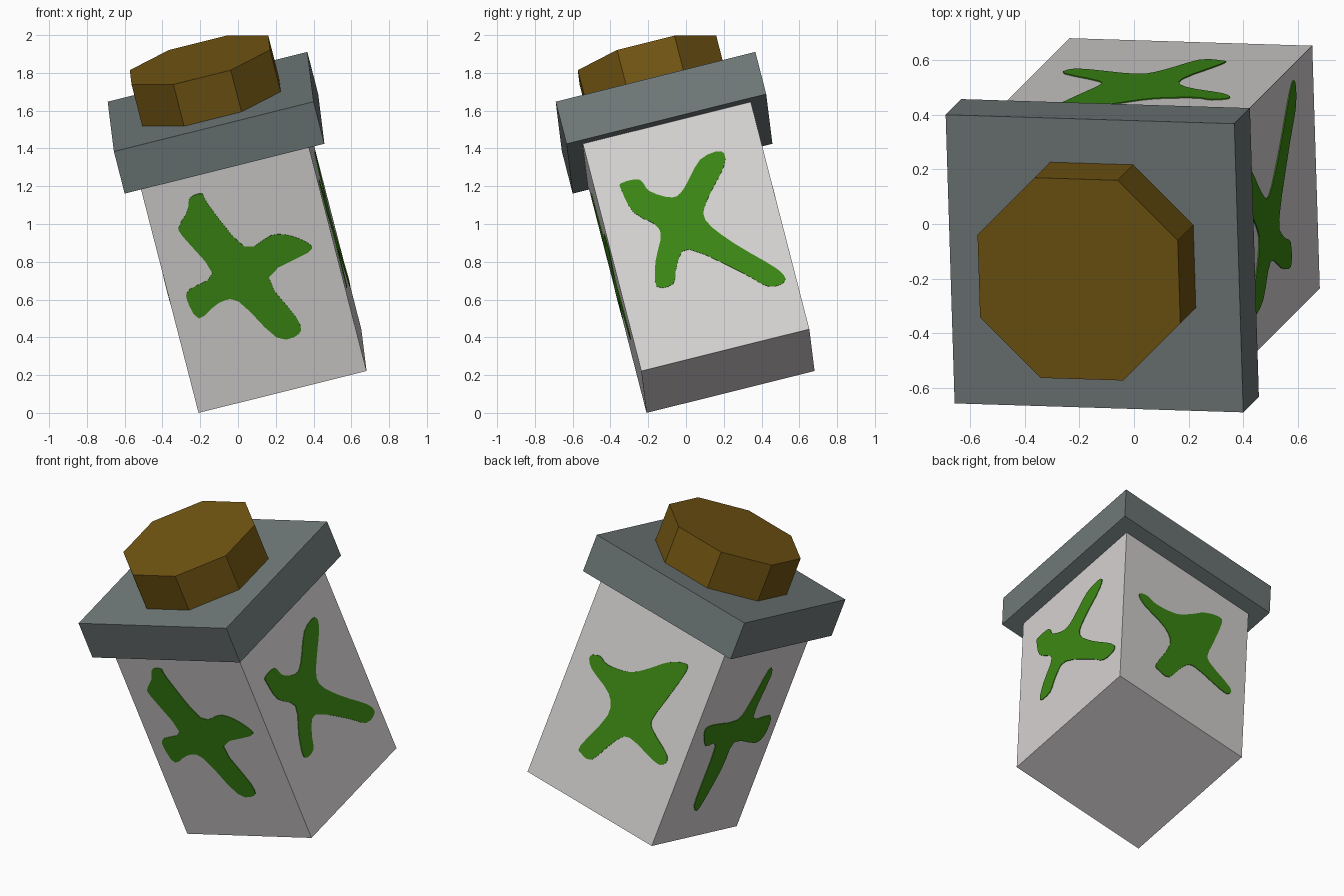
import bpy, bmesh, math
from mathutils import Matrix, Vector

if "Cube" in bpy.data.objects:
    bpy.data.objects.remove(bpy.data.objects["Cube"])

# Whole jar leans 20 degrees toward the front left
TILT = (Matrix.Translation((0.222, 0.222, 0.2217))
        @ Matrix.Rotation(math.radians(20), 4, Vector((1, -1, 0))))
HALF = 0.4585          # half width of the body


def material(name, rgb):
    m = bpy.data.materials.new(name)
    m.diffuse_color = (*rgb, 1)
    m.use_nodes = True
    m.node_tree.nodes["Principled BSDF"].inputs["Base Color"].default_value = m.diffuse_color
    return m


WHITE = material("off white", (0.68, 0.65, 0.65))
GREY = material("slate grey", (0.16, 0.19, 0.19))
BROWN = material("dark ochre", (0.165, 0.09, 0.006))
GREEN = material("green paint", (0.045, 0.25, 0.007))


def make(name, bm, mat):
    bmesh.ops.recalc_face_normals(bm, faces=bm.faces)
    bm.transform(TILT)
    me = bpy.data.meshes.new(name)
    bm.to_mesh(me)
    bm.free()
    me.materials.append(mat)
    ob = bpy.data.objects.new(name, me)
    bpy.context.collection.objects.link(ob)


def prism(name, sides, apothem, z0, z1, mat):
    """Upright prism with flat sides facing the axes."""
    bm = bmesh.new()
    r = apothem / math.cos(math.pi / sides)
    bmesh.ops.create_cone(bm, cap_ends=True, segments=sides, radius1=r, radius2=r, depth=z1 - z0,
                          matrix=Matrix.Translation((0, 0, (z0 + z1) / 2))
                          @ Matrix.Rotation(math.pi / sides, 4, 'Z'))
    make(name, bm, mat)


def smooth_loop(pts, steps=3):
    """Closed Catmull-Rom curve through the points."""
    out, n = [], len(pts)
    for i in range(n):
        a, b, c, d = (Vector(pts[(i + k) % n]) for k in (-1, 0, 1, 2))
        for s in range(steps):
            t = s / steps
            out.append(0.5 * (2 * b + (c - a) * t + (2 * a - 5 * b + 4 * c - d) * t ** 2
                              + (3 * b - a - 3 * c + d) * t ** 3))
    return out


def splat(name, angle, pts):
    """Thin painted cross on one side of the body."""
    bm = bmesh.new()
    face = bm.faces.new([bm.verts.new((p.x - HALF, -HALF + 0.002, p.y)) for p in smooth_loop(pts)])
    ext = bmesh.ops.extrude_face_region(bm, geom=[face], use_keep_orig=True)
    bmesh.ops.translate(bm, vec=(0, -0.006, 0),
                        verts=[g for g in ext['geom'] if isinstance(g, bmesh.types.BMVert)])
    bm.transform(Matrix.Rotation(math.radians(angle), 4, 'Z'))
    make(name, bm, GREEN)


# Body, lid and knob
prism("body", 4, HALF, 0, 1.28, WHITE)
prism("lid", 4, 0.545, 1.28, 1.517, GREY)
prism("knob", 8, 0.378, 1.517, 1.752, BROWN)

# Painted crosses: (across, up) from the lower left corner of each side
splat("front_cross", 0, [
    (.24, 1.15), (.31, 1.155), (.325, 1.09), (.455, .82), (.605, .845), (.70, .82), (.79, .75),
    (.775, .705), (.54, .625), (.63, .37), (.62, .287), (.50, .297), (.353, .537), (.244, .554),
    (.127, .50), (.09, .615), (.118, .667), (.255, .722), (.15, .96), (.148, 1.015), (.21, 1.085)])
splat("right_cross", 90, [
    (.145, 1.02), (.243, 1.015), (.28, .94), (.388, .877), (.46, .91), (.58, 1.04), (.70, 1.057),
    (.697, .978), (.565, .82), (.528, .713), (.647, .55), (.832, .36), (.854, .284), (.76, .281),
    (.644, .39), (.407, .58), (.324, .516), (.28, .42), (.19, .428), (.217, .56), (.283, .723),
    (.17, .848), (.137, .984)])
splat("back_cross", 180, [
    (.11, .816), (.17, .847), (.237, .825), (.385, .856), (.495, .94), (.59, 1.028), (.693, 1.077),
    (.723, 1.04), (.66, .794), (.635, .703), (.645, .63), (.804, .53), (.795, .468), (.732, .461),
    (.536, .507), (.455, .44), (.36, .272), (.28, .27), (.26, .312), (.353, .556), (.31, .675),
    (.15, .753)])
splat("left_cross", 270, [
    (.583, 1.073), (.633, 1.027), (.61, .76), (.80, .744), (.834, .674), (.817, .60), (.74, .571),
    (.50, .61), (.47, .44), (.387, .198), (.333, .20), (.307, .275), (.296, .614), (.18, .63),
    (.10, .739), (.167, .769), (.437, .763), (.516, .875)])
